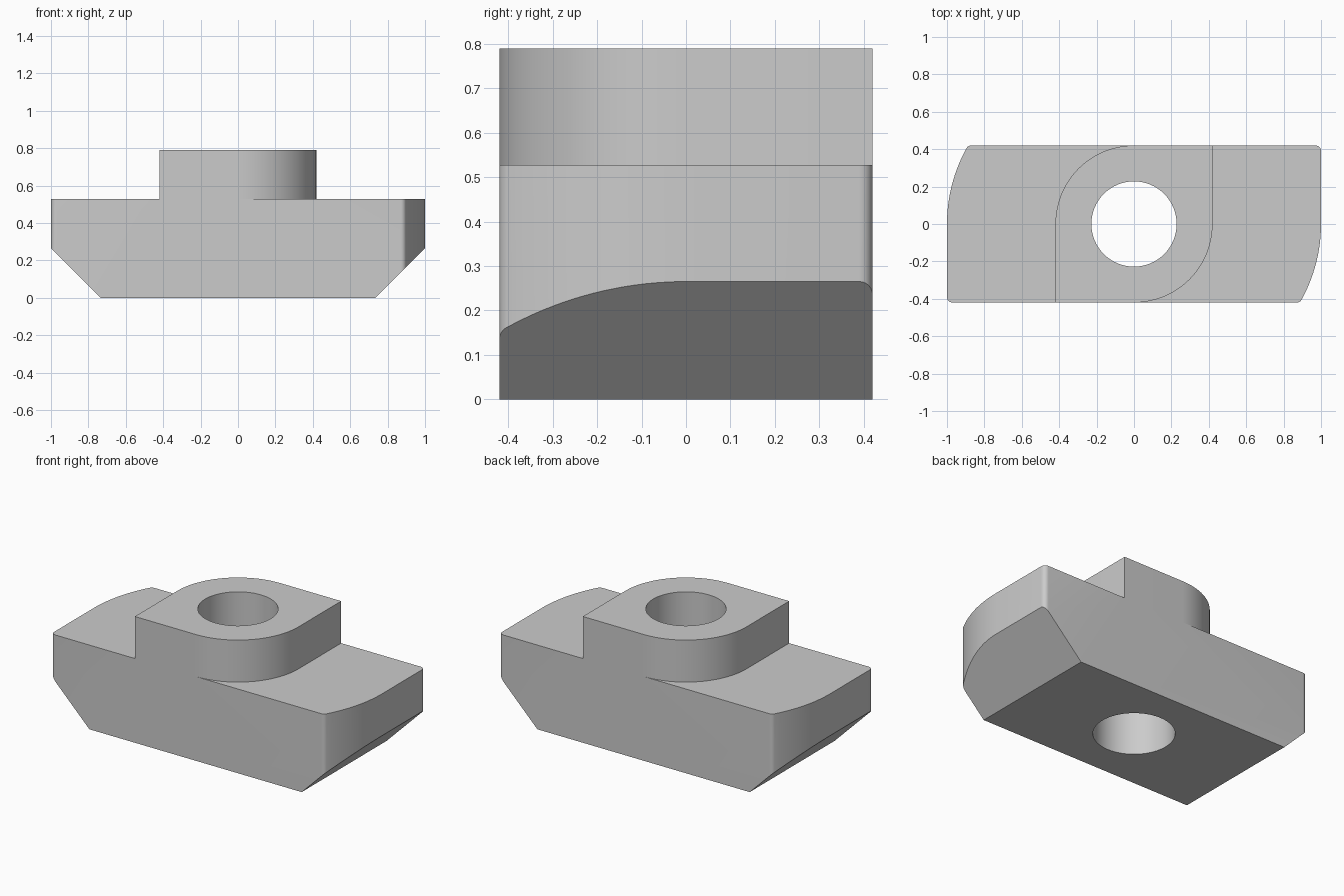
import bpy, bmesh
from math import sin, cos, atan2, radians, sqrt, pi
from mathutils import Vector

cube = bpy.data.objects.get("Cube")
if cube:
    bpy.data.objects.remove(cube)

W = 0.42         # half width
MID = 0.527      # shoulder height
TOP = 0.79       # boss height
FOOT = 0.735     # half length of the flat underside
HOLE = 0.228     # bore radius
R = 2 * W        # end arc radius
F = 0.03         # corner fillet radius


def arc(cx, cy, r, a, b, n):
    return [(cx + r * cos(a + (b - a) * i / n), cy + r * sin(a + (b - a) * i / n))
            for i in range(n + 1)]


def turned(half):
    """Complete an outline by its half-turn copy."""
    return half + [(-x, -y) for x, y in half]


# Outlines of body and boss, counter-clockwise, starting at the shared corner
fx = (1 - R) + sqrt((R - F) ** 2 - (W - F) ** 2)
meet = atan2(F - W, fx - (1 - R))
body_half = ([(-W, -W), (0, -W)] + arc(fx, F - W, F, -pi / 2, meet, 6)
             + arc(1 - R, 0, R, meet, 0, 14)[1:]
             + arc(1 - F, W - F, F, 0, pi / 2, 6))
boss_half = [(-W, -W)] + arc(0, 0, W, -pi / 2, 0, 24)
body, boss = turned(body_half), turned(boss_half)

bm = bmesh.new()


def face(points):
    return bm.faces.new([bm.verts.new(p) for p in points])


def walls(outline, z0, z1):
    for (x0, y0), (x1, y1) in zip(outline, outline[1:] + outline[:1]):
        face([(x0, y0, z0), (x1, y1, z0), (x1, y1, z1), (x0, y0, z1)])


# Body walls, underside and the two shoulders beside the boss
walls(body, 0, MID)
face([(x, y, 0) for x, y in reversed(body)])
shoulder = body_half[1:] + [(W, W)] + boss_half[:1:-1]
for s in (1, -1):
    face([(s * x, s * y, MID) for x, y in shoulder])
walls(boss, MID, TOP)
bmesh.ops.remove_doubles(bm, verts=bm.verts, dist=1e-4)

# Sloped cuts under both ends
for s in (1, -1):
    cut = bmesh.ops.bisect_plane(bm, geom=bm.verts[:] + bm.edges[:] + bm.faces[:],
                                 plane_co=(s * FOOT, 0, 0),
                                 plane_no=Vector((s, 0, -1)).normalized(),
                                 dist=1e-5, clear_outer=True)
    rim = [e for e in cut["geom_cut"] if isinstance(e, bmesh.types.BMEdge)]
    bmesh.ops.contextual_create(bm, geom=rim)
bmesh.ops.dissolve_limit(bm, angle_limit=0.001, verts=bm.verts, edges=bm.edges)

# Bore: rings on both ends, joined by a wall
under = [f for f in bm.faces if all(v.co.z < 1e-4 for v in f.verts)]
bmesh.ops.delete(bm, geom=under, context="FACES_ONLY")
ring = arc(0, 0, HOLE, 0, 2 * pi, 64)[:-1]
walls(ring[::-1], 0, TOP)
bmesh.ops.remove_doubles(bm, verts=bm.verts, dist=1e-4)
for z in (0, TOP):
    edges = [e for e in bm.edges if all(abs(v.co.z - z) < 1e-4 for v in e.verts)]
    bmesh.ops.triangle_fill(bm, edges=edges, use_beauty=True, normal=(0, 0, 1 if z else -1))
bmesh.ops.recalc_face_normals(bm, faces=bm.faces)

mesh = bpy.data.meshes.new("slot_nut")
bm.to_mesh(mesh)
bm.free()
nut = bpy.data.objects.new("slot_nut", mesh)
bpy.context.collection.objects.link(nut)

# Plain grey metal
grey = bpy.data.materials.new("grey_metal")
grey.use_nodes = True
colour = (0.6, 0.6, 0.6, 1)
grey.diffuse_color = colour
grey.node_tree.nodes["Principled BSDF"].inputs["Base Color"].default_value = colour
mesh.materials.append(grey)

bpy.ops.object.select_all(action="DESELECT")
nut.select_set(True)
bpy.context.view_layer.objects.active = nut
bpy.ops.object.shade_smooth_by_angle(angle=radians(25))
